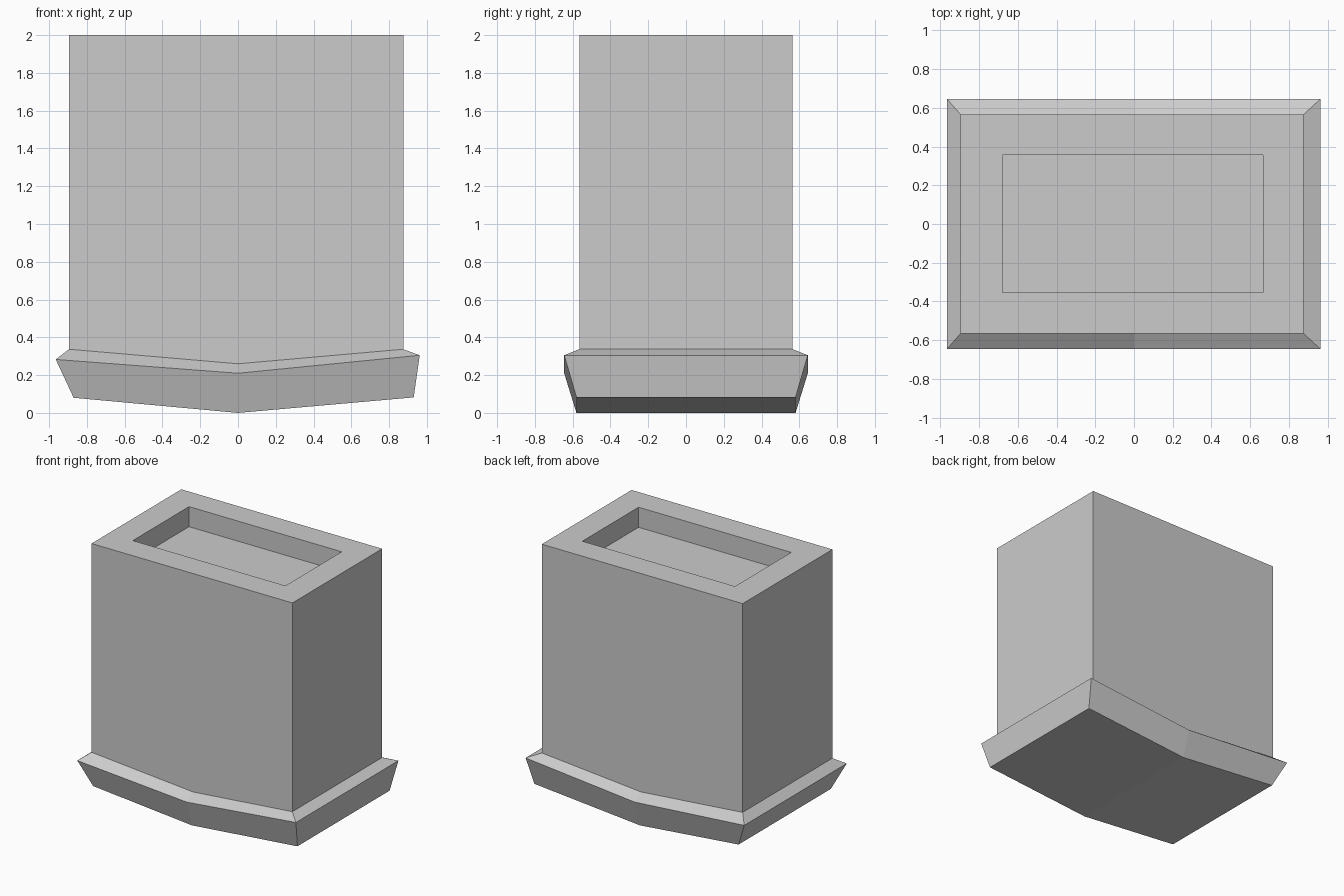
import bpy

cube = bpy.data.objects.get("Cube")
if cube:
    bpy.data.objects.remove(cube, do_unlink=True)

# Single plain grey material
GREY = (0.6, 0.6, 0.6, 1.0)
grey = bpy.data.materials.new("plain grey")
grey.use_nodes = True
grey.diffuse_color = GREY
shader = next(n for n in grey.node_tree.nodes if n.type == 'BSDF_PRINCIPLED')
shader.inputs["Base Color"].default_value = GREY


def ring(left, right, front, back, z_left, z_mid, z_right):
    """Rectangle with an extra vertex at x = 0 on its front and back edges."""
    row = [(left, z_left), (0, z_mid), (right, z_right)]
    return ([(x, front, z) for x, z in row]
            + [(x, back, z) for x, z in reversed(row)])


def loft(name, rings, cap_start=False, cap_end=False):
    """Skin successive rings, each end closed by a pair of quads if asked."""
    n = len(rings[0])
    verts = [p for r in rings for p in r]
    faces = []
    for k in range(len(rings) - 1):
        a, b = k * n, (k + 1) * n
        for i in range(n):
            j = (i + 1) % n
            faces.append((a + i, a + j, b + j, b + i))
    halves = [(0, 1, 4, 5), (1, 2, 3, 4)]
    if cap_start:
        faces += [tuple(reversed(h)) for h in halves]
    if cap_end:
        top = (len(rings) - 1) * n
        faces += [tuple(top + i for i in h) for h in halves]
    mesh = bpy.data.meshes.new(name)
    mesh.from_pydata(verts, [], faces)
    mesh.materials.append(grey)
    obj = bpy.data.objects.new(name, mesh)
    bpy.context.collection.objects.link(obj)
    return obj


# Shoulder where the base plate meets the body
shoulder = ring(-0.895, 0.875, -0.565, 0.565, 0.337, 0.26, 0.337)

# Flared base plate with a shallow V underside
loft("base_plate", [
    ring(-0.87, 0.93, -0.58, 0.58, 0.08, 0, 0.082),
    ring(-0.965, 0.962, -0.645, 0.645, 0.283, 0.21, 0.305),
    shoulder,
], cap_start=True)

# Straight body with a rim and a rectangular recess in its top
TOP, FLOOR = 2.0, 1.84
loft("body", [
    shoulder,
    ring(-0.895, 0.875, -0.565, 0.565, TOP, TOP, TOP),
    ring(-0.68, 0.665, -0.353, 0.355, TOP, TOP, TOP),
    ring(-0.68, 0.665, -0.353, 0.355, FLOOR, FLOOR, FLOOR),
], cap_end=True)
